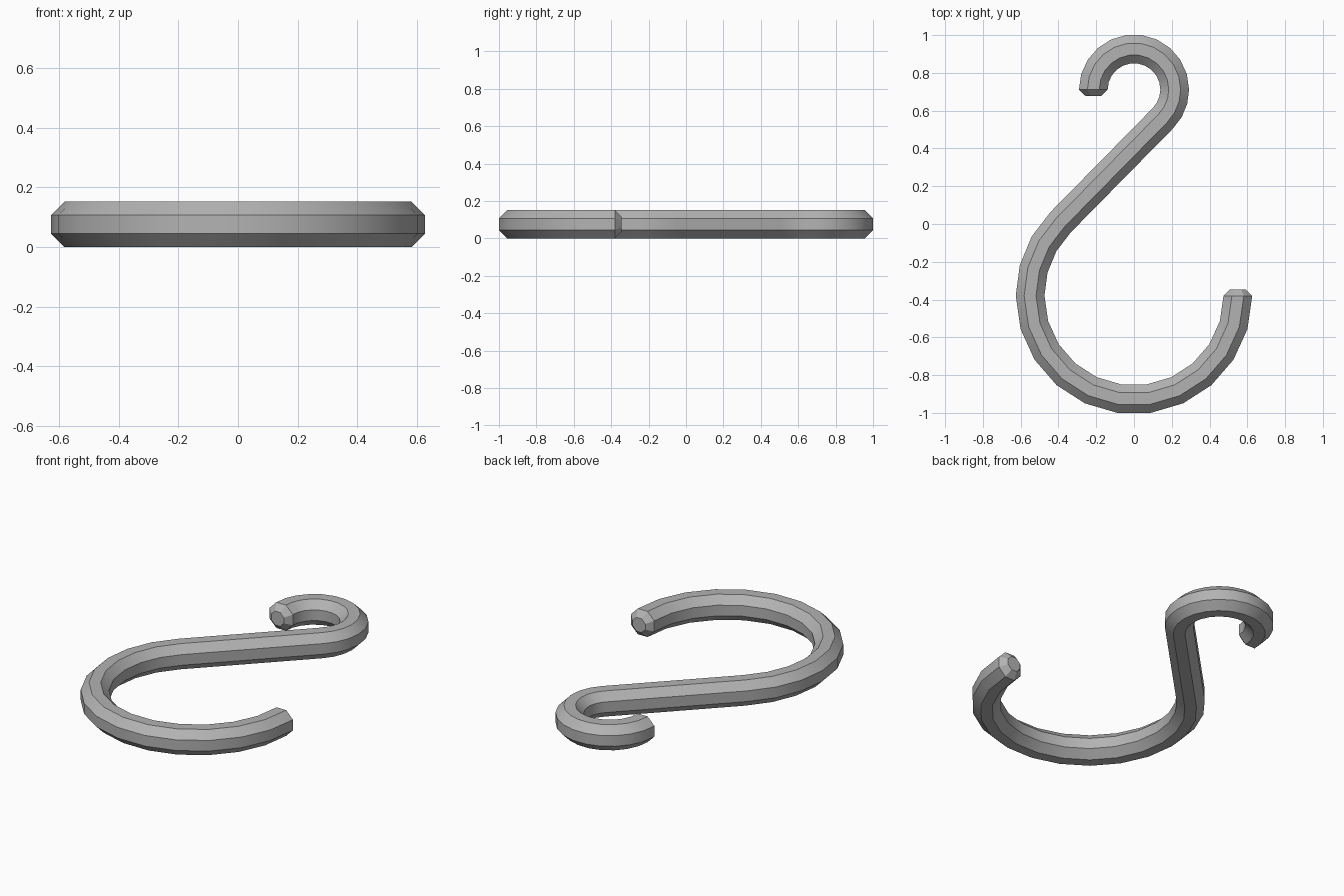
import bpy, bmesh, math
from mathutils import Vector

if "Cube" in bpy.data.objects:
    bpy.data.objects.remove(bpy.data.objects["Cube"])

HALF = 0.076            # half thickness of the octagonal rod
TIP, TIP_LEN = 0.041, 0.034  # chamfered end half width and length
BIG_C, BIG_R = Vector((0, -0.38, 0)), 0.55
SMALL_C, SMALL_R = Vector((0, 0.7115, 0)), 0.2155

steel = bpy.data.materials.new("grey steel")
steel.diffuse_color = (0.45, 0.45, 0.45, 1)
steel.use_nodes = True
steel.node_tree.nodes["Principled BSDF"].inputs["Base Color"].default_value = steel.diffuse_color


def polar(deg):
    return Vector((math.cos(math.radians(deg)), math.sin(math.radians(deg)), 0))


def spread(a, b, n):
    return [a + (b - a) * i / n for i in range(n + 1)]


# Sections along the S path: centre, sideways direction, half width
up = Vector((0, 0, HALF))
sections = [(SMALL_C + polar(180) * SMALL_R - Vector((0, TIP_LEN, 0)), polar(180), TIP)]
for a in spread(180, 0, 11) + spread(0, -45, 3)[1:]:     # small loop
    sections.append((SMALL_C + polar(a) * SMALL_R, polar(a), HALF))
for a in spread(135, 180, 3) + spread(180, 360, 11)[1:]:  # large loop
    sections.append((BIG_C + polar(a) * BIG_R, -polar(a), HALF))
sections.append((BIG_C + polar(0) * BIG_R + Vector((0, TIP_LEN, 0)), -polar(0), TIP))

# Skin the octagonal rings
bm = bmesh.new()
rings = []
for centre, side, half in sections:
    r = half / math.cos(math.pi / 8)
    ring = []
    for k in range(8):
        t = math.pi / 8 + k * math.pi / 4
        ring.append(bm.verts.new(centre + up + side * r * math.cos(t)
                                 + Vector((0, 0, r * math.sin(t)))))
    rings.append(ring)
for a, b in zip(rings, rings[1:]):
    for k in range(8):
        bm.faces.new((a[k], a[(k + 1) % 8], b[(k + 1) % 8], b[k]))
bm.faces.new(rings[0])
bm.faces.new(rings[-1])
bmesh.ops.recalc_face_normals(bm, faces=bm.faces)

mesh = bpy.data.meshes.new("s_hook")
bm.to_mesh(mesh)
bm.free()
mesh.materials.append(steel)
hook = bpy.data.objects.new("s_hook", mesh)
bpy.context.collection.objects.link(hook)
bpy.context.view_layer.objects.active = hook
hook.select_set(True)
bpy.ops.object.shade_smooth_by_angle(angle=math.radians(30))
